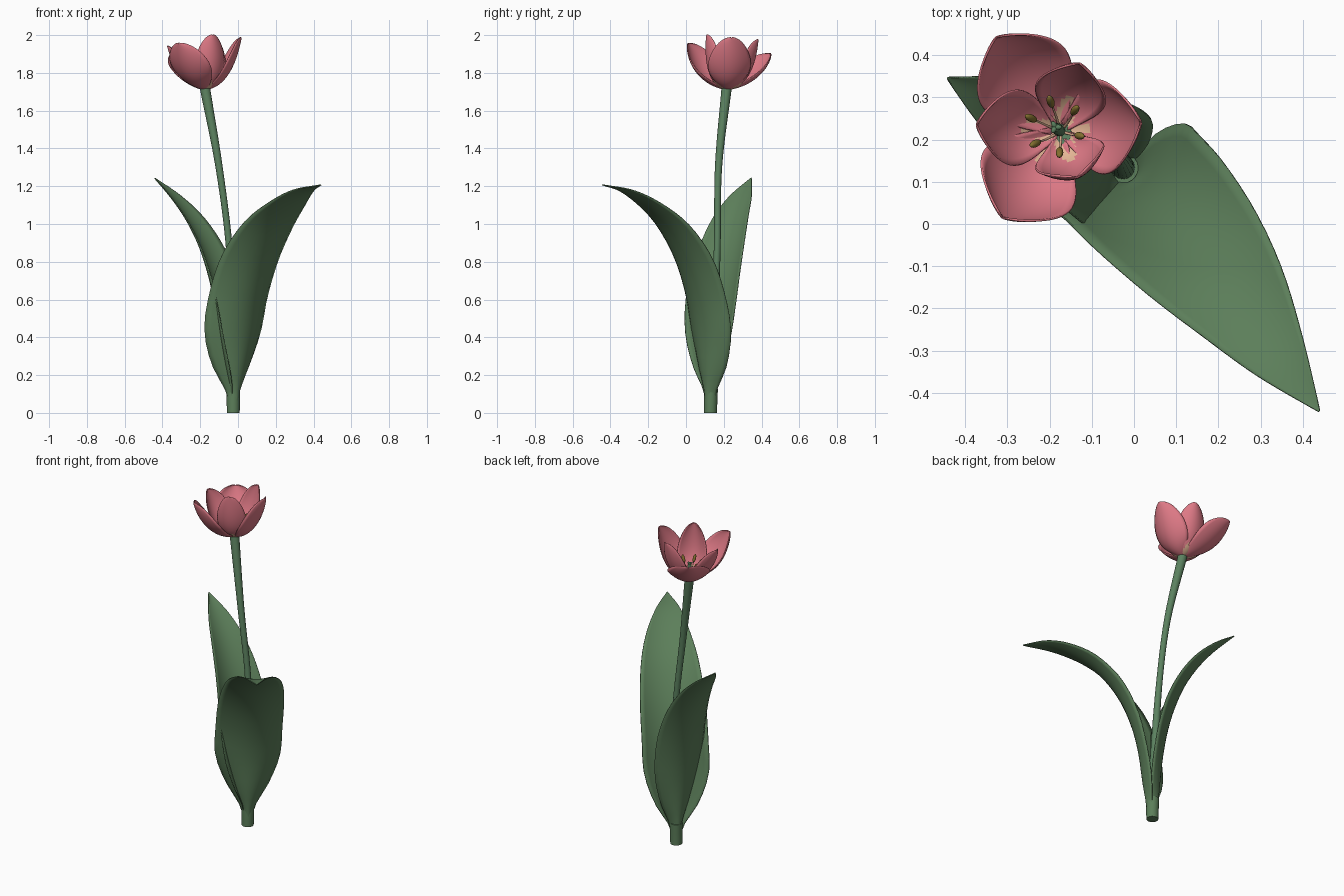
import bpy, bmesh, math
from mathutils import Vector

if "Cube" in bpy.data.objects:
    bpy.data.objects.remove(bpy.data.objects["Cube"])

def material(name, rgb):
    m = bpy.data.materials.new(name)
    m.diffuse_color = (*rgb, 1)
    m.use_nodes = True
    m.node_tree.nodes["Principled BSDF"].inputs["Base Color"].default_value = m.diffuse_color
    return m

LEAF = material("leaf green", (0.107, 0.21, 0.102))
STEM = material("stem green", (0.105, 0.22, 0.115))
PINK = material("petal pink", (0.72, 0.19, 0.235))
CREAM = material("petal base cream", (0.80, 0.48, 0.31))
OLIVE = material("anther olive", (0.23, 0.165, 0.03))

def spline(pts, t):
    """Catmull-Rom through evenly spaced points, t in 0..1."""
    n = len(pts) - 1
    i = min(int(t * n), n - 1)
    f = t * n - i
    p = [Vector(pts[min(max(k, 0), n)]) for k in range(i - 1, i + 3)]
    if i == 0: p[0] = 2 * p[1] - p[2]
    if i == n - 1: p[3] = 2 * p[2] - p[1]
    return 0.5 * (2 * p[1] + (p[2] - p[0]) * f + (2 * p[0] - 5 * p[1] + 4 * p[2] - p[3]) * f * f
                  + (3 * p[1] - p[0] - 3 * p[2] + p[3]) * f ** 3)

def finish(name, bm, mats):
    me = bpy.data.meshes.new(name)
    bm.to_mesh(me)
    bm.free()
    for m in mats:
        me.materials.append(m)
    ob = bpy.data.objects.new(name, me)
    bpy.context.collection.objects.link(ob)
    for p in me.polygons:
        p.use_smooth = True
    return ob

def tube(name, path, radii, mat, sides=16, rows=24):
    """Capped round tube along a smooth path."""
    bm = bmesh.new()
    rings = []
    for i in range(rows + 1):
        t = i / rows
        c = spline(path, t)
        ax = (spline(path, min(t + .01, 1)) - spline(path, max(t - .01, 0))).normalized()
        a = ax.cross(Vector((0, 1, 0))).normalized()
        b = ax.cross(a)
        r = spline([(q, 0, 0) for q in radii], t).x
        rings.append([bm.verts.new(c + r * (a * math.cos(k * math.tau / sides) + b * math.sin(k * math.tau / sides)))
                      for k in range(sides)])
    for A, B in zip(rings, rings[1:]):
        for k in range(sides):
            bm.faces.new((A[k], A[(k + 1) % sides], B[(k + 1) % sides], B[k]))
    bm.faces.new(rings[0])
    bm.faces.new(rings[-1])
    bmesh.ops.recalc_face_normals(bm, faces=bm.faces)
    ob = finish(name, bm, [mat])
    for p in ob.data.polygons[-2:]:
        p.use_smooth = False
    return ob

def blade(name, spine, out, shape, mats, thick, rows=36, cols=14, index=None, twist=0):
    """Cupped blade: spine(t) -> point, shape(t) -> (half width, cup depth)."""
    side = Vector((0, 0, 1)).cross(out).normalized()
    bm = bmesh.new()
    grid = []
    for i in range(rows + 1):
        t = math.sin(i / rows * math.pi / 2)
        tan = (spine(min(t + .01, 1)) - spine(max(t - .01, 0))).normalized()
        inward = tan.cross(side).normalized()
        h, d = shape(t)
        us = [2 * j / cols - 1 for j in range(cols + 1)]
        tw = twist * math.sin(math.pi * t) ** 2
        grid.append([bm.verts.new(spine(t) + side * h * u + inward * (d * u * u + tw * u)) for u in us])
    for i in range(rows):
        for j in range(cols):
            f = bm.faces.new((grid[i][j], grid[i + 1][j], grid[i + 1][j + 1], grid[i][j + 1]))
            if index:
                f.material_index = index(math.sin((i + .5) / rows * math.pi / 2), 2 * (j + .5) / cols - 1)
    ob = finish(name, bm, mats)
    s = ob.modifiers.new("thickness", 'SOLIDIFY')
    s.thickness = thick
    s.offset = -1
    if index:  # outside and rim use the next slot
        s.material_offset = s.material_offset_rim = 1
    return ob

# stem and the sheath round its foot
tube("stem", [(-.025, .13, 0), (-.03, .145, .43), (-.045, .165, .86), (-.1, .172, 1.3), (-.175, .215, 1.72)],
     [.03, .024, .018, .019, .027], STEM)
tube("leaf_sheath", [(-.025, .13, 0), (-.025, .131, .06), (-.026, .133, .13)], [.034, .035, .036], LEAF, 20, 6)

# leaves: rows of (distance outward, height, half width, cup depth, sideways shift)
def leaf(name, tip, rows, twist):
    base = Vector((-.025, .13, 0))
    out = Vector((tip[0] + .025, tip[1] - .13, 0)).normalized()
    side = Vector((0, 0, 1)).cross(out)
    def spine(t):
        p = spline([(r[0], r[1], r[4]) for r in rows], t)
        return base + out * p.x + side * p.z + Vector((0, 0, p.y))
    def shape(t):
        p = spline([r[2:4] + (0,) for r in rows], t)
        return max(p.x, .002), p.y
    blade(name, spine, out, shape, [LEAF], .005, twist=twist)

leaf("front_leaf", (.44, -.445), [
    (.028, .0, .026, .022, 0), (.031, .1, .034, .04, 0), (.05, .24, .115, .075, 0), (.07, .42, .178, .08, 0),
    (.11, .6, .183, .08, .005), (.185, .79, .18, .07, .012), (.3, .965, .16, .045, .018),
    (.435, 1.085, .122, .025, .018), (.58, 1.17, .07, .01, .008), (.737, 1.21, .002, 0, 0)], -.018)
leaf("back_leaf", (-.44, .345), [
    (.027, .01, .024, .02, 0), (.031, .12, .034, .045, 0), (.04, .24, .085, .065, .004), (.055, .4, .132, .07, .008),
    (.08, .56, .148, .07, .008), (.12, .72, .145, .065, .004), (.18, .88, .128, .05, 0), (.26, 1.02, .102, .035, 0),
    (.355, 1.14, .064, .015, 0), (.467, 1.245, .002, 0, 0)], 0)

# petals: tip, half width, outward reach of the cup
CENTRE = Vector((-.175, .22, 1.715))
PETALS = [
    ((-.325, .44, 1.90), .117, .68, "outer"), ((-.31, .017, 1.955), .122, .76, "outer"),
    ((.014, .24, 1.985), .11, .74, "outer"), ((-.37, .235, 1.94), .087, .72, "inner"),
    ((-.13, .378, 1.975), .083, .82, "inner"), ((-.135, .113, 2.0), .083, 1.1, "inner")]
for n, (tip, width, reach, kind) in enumerate(PETALS):
    tip = Vector(tip)
    flat = Vector((tip.x - CENTRE.x, tip.y - CENTRE.y, 0))
    out = flat.normalized()
    p0 = CENTRE + out * .008
    p1 = CENTRE + flat * reach + Vector((0, 0, .022))
    def spine(t, p0=p0, p1=p1, p2=tip):
        return p0 * (1 - t) ** 2 + p1 * 2 * t * (1 - t) + p2 * t * t
    def shape(t, w=width, cup=.45 if kind == "outer" else .5):
        if t > .6:
            k = max(1 - ((t - .6) / .4) ** 2, 0) ** .5
        else:
            x = t / .6
            k = .18 + .82 * (1 - (1 - x) ** 2)
        h = max(w * k, .002)
        return h, h * cup
    mats = [CREAM, CREAM if kind == "inner" else PINK, PINK, PINK]
    reach_t = .4 if kind == "inner" else .27
    blade(f"{kind}_petal_{n % 3 + 1}", spine, out, shape, mats, .005, 30, 14,
          lambda t, u: 0 if t < reach_t - .5 * abs(u) else 2)

# pistil with a three-lobed top
AXIS = Vector((-.12, .1, 1)).normalized()
tube("pistil", [CENTRE, CENTRE + AXIS * .05, CENTRE + AXIS * .095], [.013, .014, .010], STEM, 12, 8)

def ellipsoid(name, centre, axis, size, mat):
    bm = bmesh.new()
    bmesh.ops.create_uvsphere(bm, u_segments=12, v_segments=8, radius=1)
    q = axis.to_track_quat('Z', 'Y')
    for v in bm.verts:
        v.co = centre + q @ Vector((v.co.x * size[0], v.co.y * size[1], v.co.z * size[2]))
    return finish(name, bm, [mat])

for k in range(3):
    a = k * math.tau / 3
    d = Vector((math.cos(a), math.sin(a), .2))
    ellipsoid(f"stigma_lobe_{k + 1}", CENTRE + AXIS * .095 + d * .006, d, (.006, .006, .010), STEM)

# stamens
for k in range(6):
    a = math.radians(40 + 60 * k)
    d = Vector((math.cos(a), math.sin(a), 0))
    mid = CENTRE + d * .035 + AXIS * .04
    end = CENTRE + d * .054 + AXIS * .088
    tube(f"filament_{k + 1}", [CENTRE + d * .008, mid, end], [.0035, .003, .0022], CREAM, 8, 8)
    ax = (d * .55 + AXIS).normalized()
    ellipsoid(f"anther_{k + 1}", end + ax * .015, ax, (.009, .009, .024), OLIVE)
